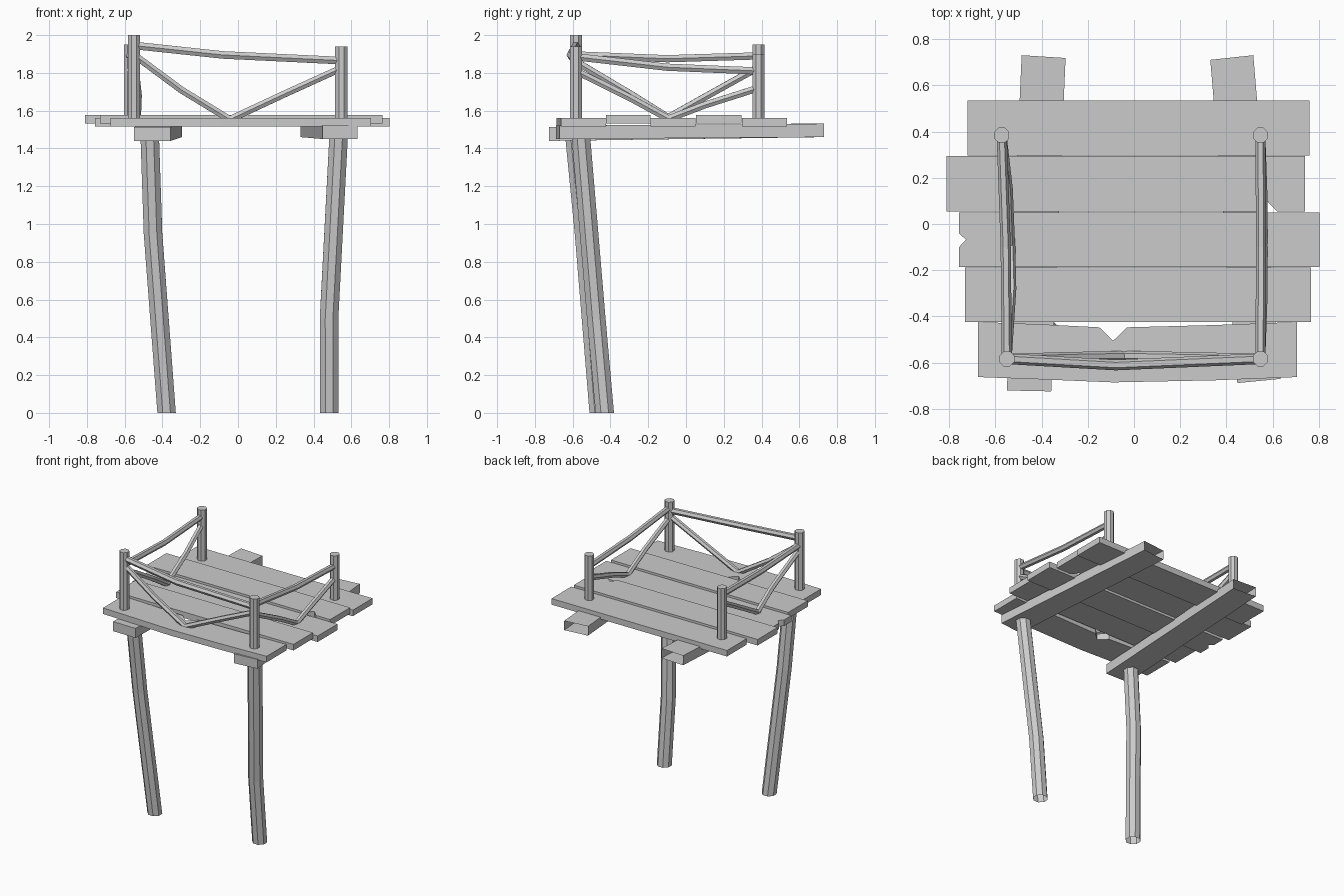
import bpy, bmesh, math
from mathutils import Vector

if "Cube" in bpy.data.objects:
    bpy.data.objects.remove(bpy.data.objects["Cube"])


def finish(bm, name):
    bmesh.ops.recalc_face_normals(bm, faces=bm.faces)
    me = bpy.data.meshes.new(name)
    bm.to_mesh(me)
    bm.free()
    ob = bpy.data.objects.new(name, me)
    bpy.context.collection.objects.link(ob)
    return ob


def slab(name, outline, h, open_edge=None):
    """Prism of height h over an (x, y, z) outline; one side may be left open."""
    bm = bmesh.new()
    lo = [bm.verts.new(p) for p in outline]
    hi = [bm.verts.new((x, y, z + h)) for x, y, z in outline]
    bm.faces.new(lo)
    bm.faces.new(hi)
    n = len(outline)
    for i in range(n):
        if i != open_edge:
            j = (i + 1) % n
            bm.faces.new((lo[i], lo[j], hi[j], hi[i]))
    return finish(bm, name)


def pole(name, path, r, sides, caps=(True, True)):
    """Faceted pole along a bent path."""
    bm = bmesh.new()
    pts = [Vector(p) for p in path]
    rings = []
    main = (pts[-1] - pts[0]).normalized()
    ref = Vector((1, 0, 0)) if abs(main.z) > 0.9 else Vector((0, 0, 1))
    for i, p in enumerate(pts):
        t = (pts[min(i + 1, len(pts) - 1)] - pts[max(i - 1, 0)]).normalized()
        u = (ref - t * ref.dot(t)).normalized()
        v = t.cross(u)
        ring = []
        for k in range(sides):
            a = math.tau * (k + 0.5) / sides
            ring.append(bm.verts.new(p + (u * math.cos(a) + v * math.sin(a)) * r))
        rings.append(ring)
    for a, b in zip(rings, rings[1:]):
        for k in range(sides):
            m = (k + 1) % sides
            bm.faces.new((a[k], a[m], b[m], b[k]))
    if caps[0]:
        bm.faces.new(rings[0])
    if caps[1]:
        bm.faces.new(rings[-1])
    return finish(bm, name)


# Deck planks: outlines run counter-clockwise, with chipped notches
LOW, HIGH, THICK = 1.515, 1.531, 0.046
planks = [
    (LOW, [(-.72, .297), (.76, .297), (.76, .535), (-.72, .535)]),
    (HIGH, [(-.81, .053), (.53, .053), (.575, .1), (.62, .053), (.74, .053),
            (.74, .294), (-.81, .294)]),
    (LOW, [(-.757, -.187), (.803, -.187), (.803, .05), (-.757, .05),
           (-.757, -.04), (-.727, -.068), (-.757, -.1)]),
    (HIGH, [(-.73, -.424), (.765, -.424), (.765, -.189), (-.73, -.189)]),
    (LOW, [(-.675, -.662), (-.4, -.672), (-.09, -.685), (.35, -.676), (.705, -.662),
           (.705, -.424), (.35, -.437), (-.03, -.447), (-.09, -.505), (-.15, -.447),
           (-.4, -.434), (-.675, -.424)]),
]
for i, (z, pts) in enumerate(planks):
    slab(f"deck_plank_{i + 1}", [(x, y, z) for x, y in pts], THICK)

# Support beams under the deck, hollow at the back end
slab("left_beam", [(-.55, -.72, 1.44), (-.358, -.724, 1.44),
                   (-.296, .718, 1.46), (-.486, .73, 1.46)], .073, open_edge=2)
slab("right_beam", [(.447, -.688, 1.45), (.633, -.67, 1.45),
                    (.516, .73, 1.46), (.33, .71, 1.46)], .071, open_edge=2)

# Bent legs, open at the ground
pole("left_leg", [(-.378, -.462, .01), (-.45, -.54, .95), (-.467, -.59, 1.46)],
     .053, 8, (False, True))
pole("right_leg", [(.484, -.43, .01), (.482, -.475, .5), (.533, -.557, 1.47)],
     .053, 8, (False, True))
# flush ground contact
for n in ("left_leg", "right_leg"):
    for v in bpy.data.objects[n].data.vertices:
        if v.co.z < .1:
            v.co.z = 0

# Railing posts
FL, FR, BL, BR = (-.55, -.583), (.547, -.583), (-.572, .384), (.547, .384)
for name, (x, y), top in (("front_left_post", FL, 2.0), ("front_right_post", FR, 1.94),
                          ("back_left_post", BL, 1.95), ("back_right_post", BR, 1.9)):
    pole(name, [(x, y, 1.52), (x, y, top)], .035, 8)

# Sagging handrails
pole("front_rail", [(*FL, 1.945), (-.08, -.61, 1.895), (*FR, 1.865)], .023, 6)
pole("left_rail", [(*FL, 1.895), (-.555, -.1, 1.875), (*BL, 1.89)], .022, 6)
pole("right_rail", [(*FR, 1.885), (.55, -.1, 1.83), (*BR, 1.81)], .022, 6)

# V-shaped braces below the rails
braces = {
    "front_brace_left": [(*FL, 1.895), (-.3, -.575, 1.71), (-.03, -.57, 1.545)],
    "front_brace_right": [(*FR, 1.825), (.25, -.575, 1.69), (-.05, -.57, 1.55)],
    "left_brace_front": [(*FL, 1.86), (-.53, -.28, 1.68), (-.535, -.08, 1.555)],
    "left_brace_back": [(*BL, 1.83), (-.545, .15, 1.7), (-.535, -.11, 1.555)],
    "right_brace_front": [(*FR, 1.81), (.557, -.3, 1.67), (.557, -.08, 1.55)],
    "right_brace_back": [(*BR, 1.72), (.557, .1, 1.63), (.557, -.11, 1.55)],
}
for name, path in braces.items():
    pole(name, path, .021, 6)
